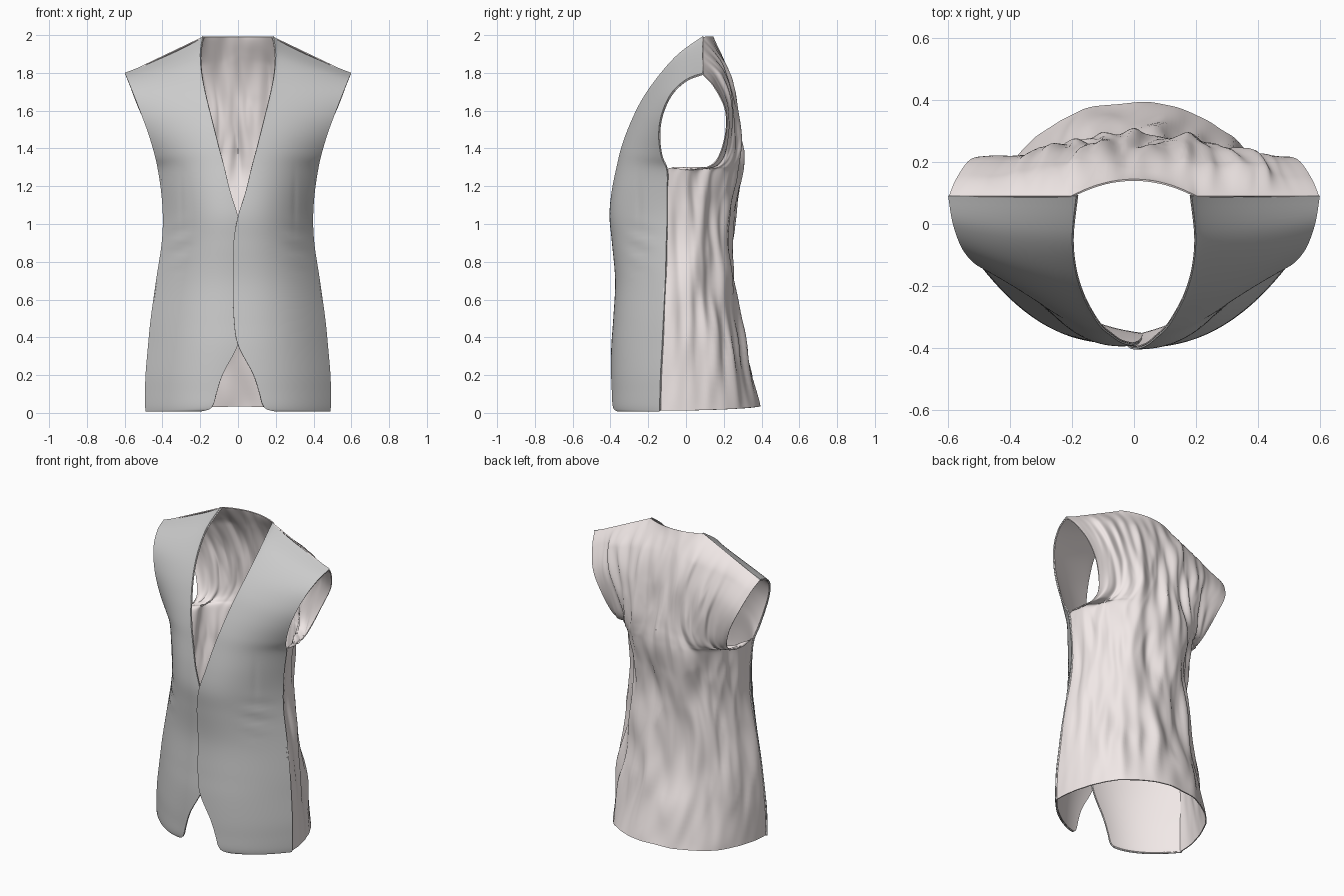
import bpy, math
from mathutils import Vector, noise

if "Cube" in bpy.data.objects:
    bpy.data.objects.remove(bpy.data.objects["Cube"])

PINK = bpy.data.materials.new("lining_cloth")
PINK.diffuse_color = (0.88, 0.81, 0.80, 1)
PINK.use_nodes = True
PINK.node_tree.nodes["Principled BSDF"].inputs["Base Color"].default_value = PINK.diffuse_color


def spline(rows, n):
    """Catmull-Rom resample of a list of equal-length tuples."""
    out = []
    for i in range(len(rows) - 1):
        a, b, c, d = (rows[max(0, min(len(rows) - 1, i + k))] for k in (-1, 0, 1, 2))
        for j in range(n):
            t = j / n
            out.append([0.5 * (2 * q + (r - p) * t + (2 * p - 5 * q + 4 * r - s) * t * t
                               + (3 * q - p - 3 * r + s) * t ** 3)
                        for p, q, r, s in zip(a, b, c, d)])
    return out + [list(rows[-1])]


def sheet(name, pts, face_y, thick, mat=None, inset=None):
    """Grid of points -> thin cloth sheet whose outside faces +y or -y."""
    nr, nc = len(pts), len(pts[0])
    faces = [(r * nc + c, r * nc + c + 1, (r + 1) * nc + c + 1, (r + 1) * nc + c)
             for r in range(nr - 1) for c in range(nc - 1)]
    me = bpy.data.meshes.new(name)
    me.from_pydata([p for row in pts for p in row], [], faces)
    mid = me.polygons[(nr // 3) * (nc - 1) + nc // 2]
    if mid.normal.y * face_y < 0:
        me.flip_normals()
    if inset:
        moved = [v.co - v.normal * inset(v.index % nc / (nc - 1), v.co.z) for v in me.vertices]
        for v, co in zip(me.vertices, moved):
            v.co = co
    ob = bpy.data.objects.new(name, me)
    bpy.context.collection.objects.link(ob)
    if mat:
        me.materials.append(mat)
    mod = ob.modifiers.new("thickness", 'SOLIDIFY')
    mod.thickness, mod.offset = thick, -1
    bpy.ops.object.select_all(action='DESELECT')
    ob.select_set(True)
    bpy.context.view_layer.objects.active = ob
    bpy.ops.object.modifier_apply(modifier=mod.name)
    bpy.ops.object.shade_smooth_by_angle(angle=math.radians(50))
    return ob


# Front panel rows: inner x, inner z, centre y, outer x, outer y, outer z
FRONT = [
    (.195, .008, -.392, .488, -.140, .008), (.150, .020, -.397, .490, -.140, .014),
    (.128, .050, -.400, .492, -.140, .045), (.112, .110, -.400, .492, -.138, .110),
    (.078, .210, -.400, .489, -.135, .210), (.000, .360, -.395, .476, -.127, .360),
    (-.022, .50, -.385, .462, -.120, .500), (-.027, .70, -.375, .434, -.110, .700),
    (-.024, .90, -.392, .404, -.105, .900), (.000, 1.04, -.405, .398, -.100, 1.04),
    (.040, 1.17, -.395, .407, -.100, 1.17), (.075, 1.31, -.370, .424, -.102, 1.285),
    (.105, 1.42, -.345, .440, -.132, 1.36), (.135, 1.54, -.300, .472, -.145, 1.47),
    (.165, 1.66, -.240, .512, -.130, 1.58), (.190, 1.78, -.155, .555, -.080, 1.69),
    (.200, 1.90, -.045, .585, .000, 1.765), (.187, 1.995, .090, .600, .090, 1.80)]


def front_points(side):
    pts = []
    for xi, zi, yf, xo, yo, zo in spline(FRONT, 6):
        row = []
        for c in range(41):
            u = c / 40
            x = xi + (xo - xi) * u
            y = yo + (yf - yo) * (1 - abs(x / xo) ** 2.4)
            z = zi + (zo - zi) * u ** 0.8
            # soft pull creases at the waist and a shallow dart above them
            g = math.exp(-((x - .31) / .06) ** 2 - ((z - .88) / .10) ** 2)
            y += .006 * g * math.sin(60 * (z + .35 * x))
            y += .004 * math.exp(-((x - .30) / .012) ** 2 - ((z - 1.12) / .13) ** 2)
            # the right panel tucks under the left one
            if side < 0:
                y += .012 * (1 - u) ** 3 * min(1, max(0, (1.5 - z) / .4))
            row.append((side * x, y, z))
        pts.append(row)
    return pts


def lining_gap(u, z):
    """Lining hugs the edges and hangs loose inside the lower front."""
    return .007 + .035 * math.sin(math.pi * u) * math.exp(-((z - .65) / .3) ** 2)


for side, label in ((1, "left"), (-1, "right")):
    pts = front_points(side)
    sheet("front_panel_" + label, pts, -1, .006)
    sheet("front_lining_" + label, pts, -1, .004, PINK, lining_gap)

# Back rows: centre z, centre y, outer x, outer y, outer z, corner fullness a, b
BACK = [
    (.035, .392, .482, -.150, .012, .70, 1.0), (.30, .325, .474, -.138, .29, .68, 1.0),
    (.60, .262, .443, -.123, .60, .66, 1.0), (.90, .240, .396, -.112, .90, .66, 1.0),
    (1.10, .260, .394, -.108, 1.10, .66, 1.0), (1.25, .288, .412, -.106, 1.282, .66, 1.0),
    (1.33, .295, .413, .000, 1.286, .60, .97), (1.40, .295, .408, .100, 1.294, .54, .92),
    (1.49, .290, .414, .170, 1.345, .48, .83), (1.62, .268, .464, .213, 1.48, .42, .76),
    (1.74, .240, .526, .210, 1.61, .40, .73), (1.87, .198, .572, .150, 1.73, .40, .73),
    (1.992, .145, .598, .090, 1.795, .40, .73)]

back = []
rows = spline(BACK, 9)
for r, (zc, yc, xo, yo, zo, a, b) in enumerate(rows):
    row = []
    for c in range(-60, 61):
        u = abs(c) / 60
        k = 1 - u
        x = xo * (3 * k * k * u * a + 3 * k * u * u * b + u ** 3)
        ym = yo + (yc - yo) * .52
        y = yc * (k ** 3 + 3 * k * k * u) + ym * 3 * k * u * u + yo * u ** 3
        # rounded back neck, then straight shoulder seams
        s = x / xo
        w = max(0, (zc - 1.87) / .122) ** 2
        y += w * (yo + (yc - yo) * max(0, 1 - (s / .34) ** 2) - y)
        f = max(0, (s - .31) / .69)
        f = w * f + (1 - w) * s ** 1.6
        z = zc + (zo - zc) * f
        x = math.copysign(x, c)
        # long vertical cloth folds, fading out at the sewn edges
        q = c / 60 * .62
        d = (.034 * noise.noise(Vector((q * 8 + 3, z * .9, z * 2.2)))
             + .022 * noise.noise(Vector((q * 17 + math.sin(z * 3) * .6, 5.0, z * 3.6)))
             - .016 * abs(noise.noise(Vector((q * 12 + .9 * z, 9.0, z * 2.6)))) + .003)
        d *= (1 - u ** 4) * min(1, (len(rows) - 1 - r) / 9) * min(1, .2 + r / 12)
        n = Vector((x * .9, max(.02, y + .08)))
        n.normalize()
        row.append((x + n.x * d, y + n.y * d, z))
    back.append(row)
sheet("back_panel", back, 1, .006, PINK)
